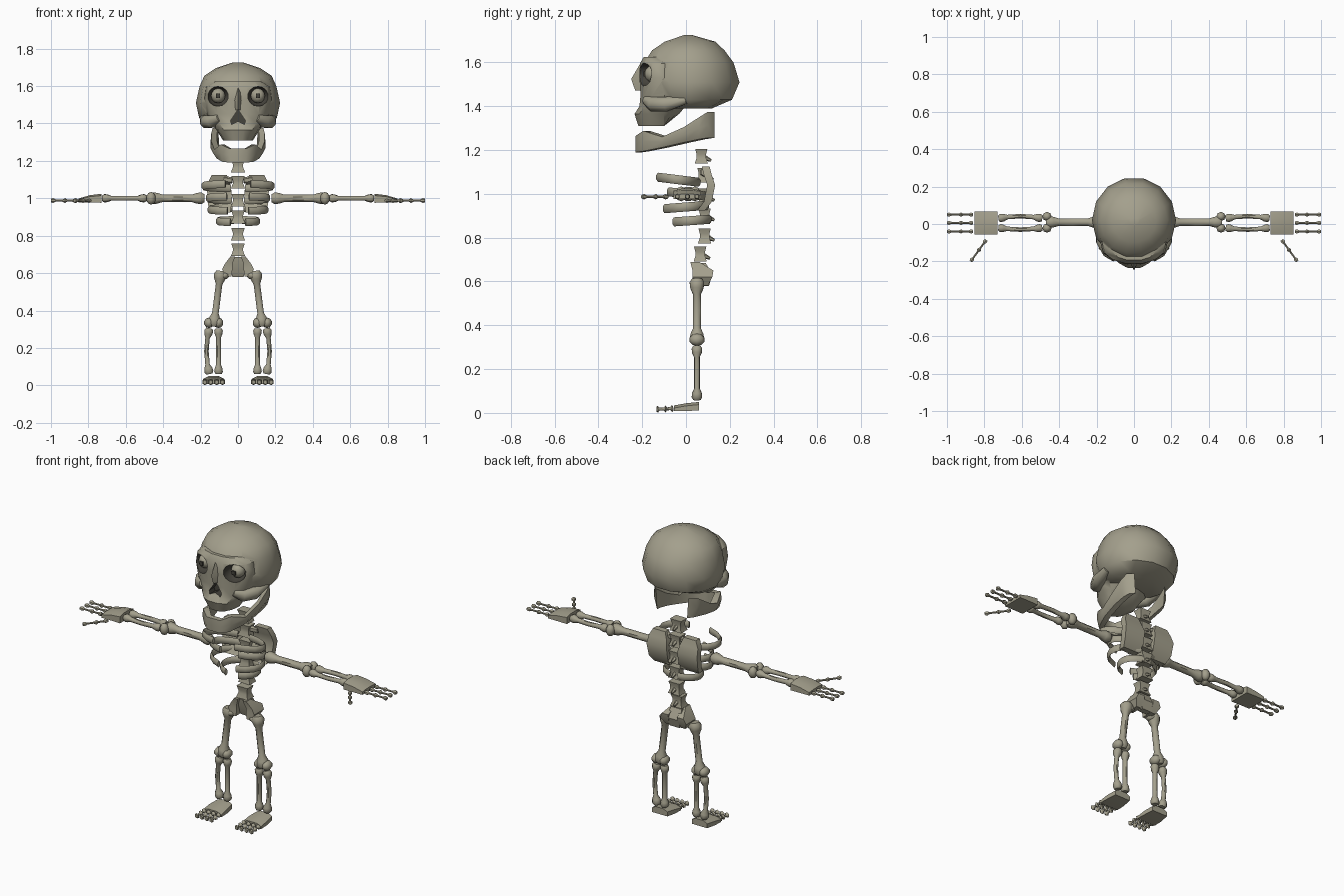
import bpy, bmesh, math
from mathutils import Vector, Matrix

if "Cube" in bpy.data.objects:
    bpy.data.objects.remove(bpy.data.objects["Cube"])


def material(name, col):
    m = bpy.data.materials.new(name)
    m.diffuse_color = (*col, 1)
    m.use_nodes = True
    m.node_tree.nodes["Principled BSDF"].inputs["Base Color"].default_value = m.diffuse_color
    return m


BONE = material("bone", (0.37, 0.35, 0.265))
DARK = material("dark_hollow", (0.06, 0.056, 0.045))


def finish(name, bm, mirror=False, mats=(BONE,), angle=45):
    bmesh.ops.recalc_face_normals(bm, faces=bm.faces)
    me = bpy.data.meshes.new(name)
    bm.to_mesh(me)
    bm.free()
    ob = bpy.data.objects.new(name, me)
    bpy.context.collection.objects.link(ob)
    for m in mats:
        me.materials.append(m)
    bpy.ops.object.select_all(action='DESELECT')
    ob.select_set(True)
    bpy.context.view_layer.objects.active = ob
    bpy.ops.object.shade_smooth_by_angle(angle=math.radians(angle))
    if mirror:
        ob.modifiers.new("mirror", 'MIRROR').use_mirror_merge = False
    return ob


def loft(bm, rings):
    vs = [[bm.verts.new(p) for p in r] for r in rings]
    n = len(vs[0])
    for a, b in zip(vs, vs[1:]):
        for i in range(n):
            bm.faces.new((a[i], a[(i + 1) % n], b[(i + 1) % n], b[i]))
    bm.faces.new(vs[0])
    bm.faces.new(vs[-1])


def tube(bm, pts, radii, n=8, flat=1.0):
    # round rod through points, one radius per point
    pts = [Vector(p) for p in pts]
    axis = pts[-1] - pts[0]
    ref = Vector((0, 1, 0)) if abs(axis.z) > 0.6 * axis.length else Vector((0, 0, 1))
    rings = []
    for i, p in enumerate(pts):
        t = (pts[min(i + 1, len(pts) - 1)] - pts[max(i - 1, 0)]).normalized()
        u = t.cross(ref).normalized()
        v = u.cross(t)
        rings.append([p + radii[i] * (u * math.cos(a) + v * math.sin(a) * flat)
                      for a in (math.tau * (k + .5) / n for k in range(n))])
    loft(bm, rings)


def bone(bm, a, b, shaft, knob, bow=(0, 0, 0), n=8):
    # shaft with a swollen knob at each end
    a, b, bow = Vector(a), Vector(b), Vector(bow)
    k = min(knob / (b - a).length, .2)
    ts = [0, .5 * k, 1.2 * k, 2 * k, .5, 1 - 2 * k, 1 - 1.2 * k, 1 - .5 * k, 1]
    rs = [.7 * knob, knob, .9 * knob, shaft, shaft, shaft, .9 * knob, knob, .7 * knob]
    tube(bm, [a.lerp(b, t) + bow * math.sin(math.pi * t) for t in ts], rs, n)


def ball(bm, c, r, seg=10):
    m = Matrix.Translation(c) @ Matrix.Diagonal((*r, 1))
    return bmesh.ops.create_uvsphere(bm, u_segments=seg, v_segments=seg // 2 + 1, radius=1, matrix=m)


def rect(x0, x1, y0, y1, z):
    return [(x0, y0, z), (x1, y0, z), (x1, y1, z), (x0, y1, z)]


def head_rings(rows, yc, n, p):
    f = lambda c: math.copysign(abs(c) ** p, c)
    out = []
    for z, w, yf, yb in rows:
        ring = []
        for k in range(n):
            a = math.tau * k / n
            c, s = f(math.cos(a)), f(math.sin(a))
            ring.append((w * c, yc + s * ((yb - yc) if s > 0 else (yc - yf)), z))
        out.append(ring)
    return out


# skull: cranium and face joined, sockets and nose cut out
bm = bmesh.new()
loft(bm, head_rings([(1.725, .03, -.01, .03), (1.695, .12, -.10, .137), (1.655, .18, -.16, .18),
                     (1.6, .205, -.195, .222), (1.51, .225, -.2, .25), (1.43, .208, -.17, .215),
                     (1.39, .16, -.1, .12)], .02, 14, 1))
skull = finish("skull", bm, mats=(BONE, DARK))
bm = bmesh.new()
loft(bm, head_rings([(1.625, .13, -.195, 0), (1.595, .17, -.213, 0), (1.53, .18, -.215, 0),
                     (1.45, .165, -.21, 0), (1.4, .145, -.215, .0), (1.365, .115, -.238, -.03),
                     (1.31, .08, -.22, -.1)], -.1, 14, .85))
face = finish("face_part", bm, mats=(BONE, DARK))
bm = bmesh.new()
for s in (1, -1):
    ball(bm, (s * .108, -.19, 1.545), (.061, .078, .053), 12)
loft(bm, [[(0, y, 1.475), (.04, y, 1.415), (.034, y, 1.395), (0, y, 1.412),
           (-.034, y, 1.395), (-.04, y, 1.415)] for y in (-.32, -.165)])
for f in bm.faces:
    f.material_index = 1
cut = finish("hollow_cutter", bm, mats=(BONE, DARK))
bpy.context.view_layer.objects.active = skull
for op, other in (('UNION', face), ('DIFFERENCE', cut)):
    mod = skull.modifiers.new(op, 'BOOLEAN')
    mod.operation, mod.solver, mod.object = op, 'EXACT', other
    bpy.ops.object.modifier_apply(modifier=mod.name)
for o in (face, cut):
    bpy.data.objects.remove(o)
bpy.ops.object.select_all(action='DESELECT')
skull.select_set(True)
bpy.ops.object.shade_smooth_by_angle(angle=math.radians(42))

# nose bridge and cheekbones
bm = bmesh.new()
loft(bm, [[(-h, -.19, z), (h, -.19, z), (0, y, z)] for z, h, y in
          ((1.59, .02, -.212), (1.525, .028, -.25), (1.472, .024, -.232))])
finish("nose_bridge", bm)
bm = bmesh.new()
tube(bm, [(.1, -.185, 1.43), (.135, -.15, 1.41), (.17, -.09, 1.41), (.185, 0, 1.43)],
     [.02, .036, .036, .02])
finish("cheekbones", bm, True)

# eyes
bm = bmesh.new()
ball(bm, (.106, -.15, 1.548), (.04, .04, .04))
finish("eyeballs", bm, True)
bm = bmesh.new()
loft(bm, [[(.106 + dx, y, 1.548 + dz) for dx, dz in ((-.011, -.011), (.011, -.011), (.011, .011), (-.011, .011))]
          for y in (-.194, -.187)])
finish("pupils", bm, True, (DARK,))

# lower jaw: U-shaped strip rising at the back
half = [(.045, -.23, 1.19, 1.265), (.095, -.195, 1.195, 1.288), (.13, -.11, 1.212, 1.26),
        (.147, -.01, 1.235, 1.305), (.147, .06, 1.25, 1.35), (.14, .1, 1.256, 1.375)]
full = [(-x, y, a, b) for x, y, a, b in reversed(half)] + half
bm = bmesh.new()
loft(bm, [[(x * .87, y, a), (x, y, (a + b) / 2), (x * .97, y, b), (x * .76, y + .03, b), (x * .7, y + .03, a)]
          for x, y, a, b in full])
finish("lower_jaw", bm)

# spine
for i, (z, y) in enumerate([(1.172, .07), (1.085, .08), (.99, .085), (.9, .085), (.808, .085), (.725, .065)]):
    bm = bmesh.new()
    loft(bm, [rect(-w, w, y - d, y + d, z + h) for w, d, h in
              ((.038, .03, -.034), (.028, .022, -.008), (.028, .022, .01), (.036, .028, .034))])
    tube(bm, [(0, y, z), (0, y + .045, z - .02)], [.016, .006], 6)
    finish("vertebra_%d" % (i + 1), bm, angle=30)
bm = bmesh.new()
tube(bm, [(.03, .08, 1.095), (.075, .085, 1.1)], [.016, .02], 6)
finish("spine_wings", bm, True)

# ribs
bm = bmesh.new()
for z, w, yf, yb, dz in ((1.065, .188, -.135, .06, .012), (1.0, .165, -.085, .09, .01),
                         (.94, .155, -.105, .1, -.008), (.878, .11, -.06, .11, -.006)):
    pts = []
    for k in range(8):
        a = math.radians(78 - k * 21)
        cy = (yf + yb) / 2
        pts.append((w * math.cos(a), cy + (yb - cy) * math.sin(a), z - dz * math.sin(a)))
    tube(bm, pts, [.009] * 8, 6, 2.3)
finish("ribs", bm, True)

# shoulder blades
bm = bmesh.new()
loft(bm, [rect(x0, x1, y - .018, y + .018, z) for x0, x1, y, z in
          ((.04, .145, .07, .925), (.035, .16, .1, .965), (.035, .165, .115, 1.04), (.045, .16, .1, 1.085),
           (.06, .14, .09, 1.125))])
finish("shoulder_blades", bm, True)

# pelvis
bm = bmesh.new()
loft(bm, [rect(-w, w, y0, y1, z) for w, y0, y1, z in
          ((.03, .07, .105, .58), (.045, .05, .12, .63), (.035, .04, .09, .685))])
finish("sacrum", bm)
bm = bmesh.new()
loft(bm, [rect(x0, x1, y0, y1, z) for x0, x1, y0, y1, z in
          ((.035, .065, .03, .1, .582), (.03, .085, .03, .12, .62), (.03, .07, .03, .125, .65),
           (.015, .04, .02, .06, .69))])
finish("hip_bones", bm, True)

# arms
bm = bmesh.new()
bone(bm, (.18, .01, 1), (.47, .01, 1), .021, .034)
for y in (-.022, .04):
    ball(bm, (.465, y, 1), (.026, .026, .034), 8)
finish("upper_arms", bm, True)
bm = bmesh.new()
bone(bm, (.49, .03, 1), (.725, .03, 1), .013, .024, (0, .012, 0))
bone(bm, (.49, -.02, 1), (.725, -.02, 1), .013, .023, (0, -.01, 0))
finish("forearms", bm, True)

# hands
bm = bmesh.new()
loft(bm, [[(x, -.057, z - h), (x, .068, z - h), (x, .068, z + h * .6), (x, .03, z + h),
           (x, -.02, z + h), (x, -.057, z + h * .6)] for x, z, h in
          ((.73, 1.0, .024), (.79, .997, .02), (.852, .988, .011))])
finish("palms", bm, True)


def digit(bm, a, b, r):
    a, b = Vector(a), Vector(b)
    ts = (0, .08, .18, .38, .46, .56, .82, .92, 1)
    tube(bm, [a.lerp(b, t) for t in ts], [r * k for k in (.7, 1, .45, .45, 1, .45, .45, 1, .7)], 6)


bm = bmesh.new()
for y in (-.04, .006, .05):
    digit(bm, (.86, y, .988), (1.0, y, .988), .013)
digit(bm, (.79, -.085, .987), (.873, -.2, .987), .013)
finish("fingers", bm, True)

# legs
bm = bmesh.new()
bone(bm, (.092, .05, .612), (.13, .05, .315), .019, .036)
ball(bm, (.075, .05, .588), (.03, .03, .022), 8)
for x in (.105, .155):
    ball(bm, (x, .05, .334), (.027, .036, .028), 8)
finish("thigh_bones", bm, True)
bm = bmesh.new()
bone(bm, (.153, .05, .305), (.153, .05, .06), .013, .026, (.016, 0, 0))
bone(bm, (.104, .05, .305), (.104, .05, .06), .014, .025)
finish("shin_bones", bm, True)

# feet
bm = bmesh.new()
loft(bm, [[(.13 - w, y, z0), (.13 + w, y, z0), (.13 + w, y, z1 - .012), (.13 + w * .5, y, z1),
           (.13 - w * .5, y, z1), (.13 - w, y, z1 - .012)] for y, w, z0, z1 in
          ((.06, .05, .012, .05), (0, .058, .008, .044), (-.055, .06, .008, .034))])
finish("feet", bm, True)
bm = bmesh.new()
for x in (.083, .114, .146, .177):
    digit(bm, (x, -.058, .02), (x, -.135, .016), .0155)
finish("toes", bm, True)
